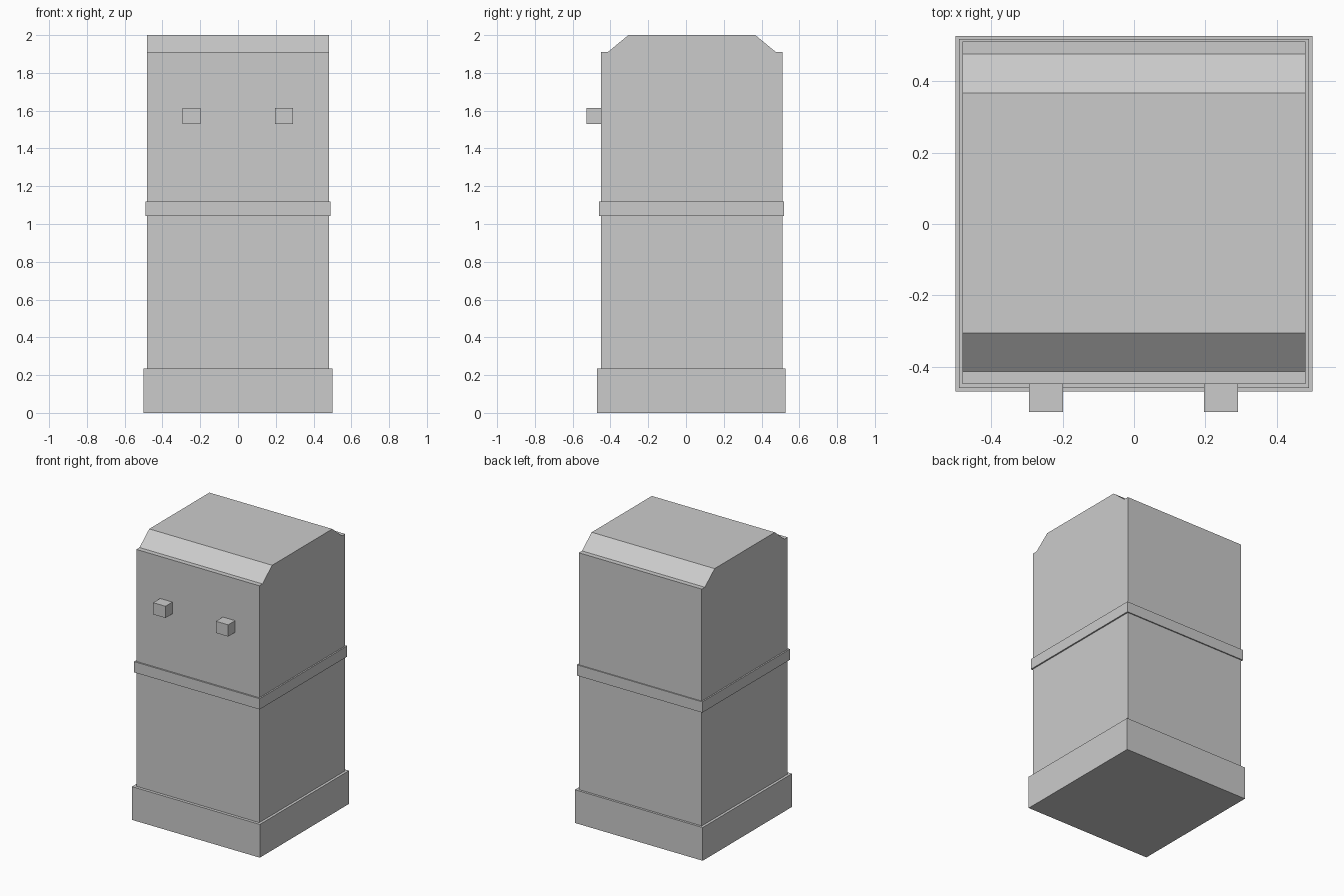
import bpy
import bmesh

if "Cube" in bpy.data.objects:
    bpy.data.objects.remove(bpy.data.objects["Cube"])

# Single grey paint
grey = bpy.data.materials.new("plain grey")
grey.diffuse_color = (0.6, 0.6, 0.6, 1.0)
grey.use_nodes = True
grey.node_tree.nodes["Principled BSDF"].inputs["Base Color"].default_value = grey.diffuse_color


def extruded(name, profile, x0, x1):
    """Solid made by extruding a (y, z) side profile from x0 to x1."""
    bm = bmesh.new()
    face = bm.faces.new([bm.verts.new((x0, y, z)) for y, z in profile])
    new = bmesh.ops.extrude_face_region(bm, geom=[face])["geom"]
    moved = [v for v in new if isinstance(v, bmesh.types.BMVert)]
    bmesh.ops.translate(bm, verts=moved, vec=(x1 - x0, 0, 0))
    bmesh.ops.recalc_face_normals(bm, faces=bm.faces[:])
    mesh = bpy.data.meshes.new(name)
    bm.to_mesh(mesh)
    bm.free()
    mesh.materials.append(grey)
    obj = bpy.data.objects.new(name, mesh)
    bpy.context.collection.objects.link(obj)
    return obj


def box(name, x, y, z):
    """Box from (min, max) ranges."""
    profile = [(y[0], z[0]), (y[1], z[0]), (y[1], z[1]), (y[0], z[1])]
    return extruded(name, profile, *x)


# Plinth at the floor
box("plinth", (-0.5, 0.5), (-0.47, 0.527), (0.0, 0.235))

# Cabinet body with a small shoulder and sloped roof at front and back
extruded("cabinet", [
    (-0.449, 0.235), (0.511, 0.235), (0.511, 1.91), (0.476, 1.91),
    (0.367, 2.0), (-0.305, 2.0), (-0.414, 1.91), (-0.449, 1.91),
], -0.481, 0.481)

# Thin raised band around the middle
box("middle_band", (-0.491, 0.491), (-0.46, 0.519), (1.042, 1.118))

# Two square knobs on the front
for side, x in (("left", -0.247), ("right", 0.244)):
    box(side + "_knob", (x - 0.048, x + 0.048), (-0.527, -0.449), (1.53, 1.613))
